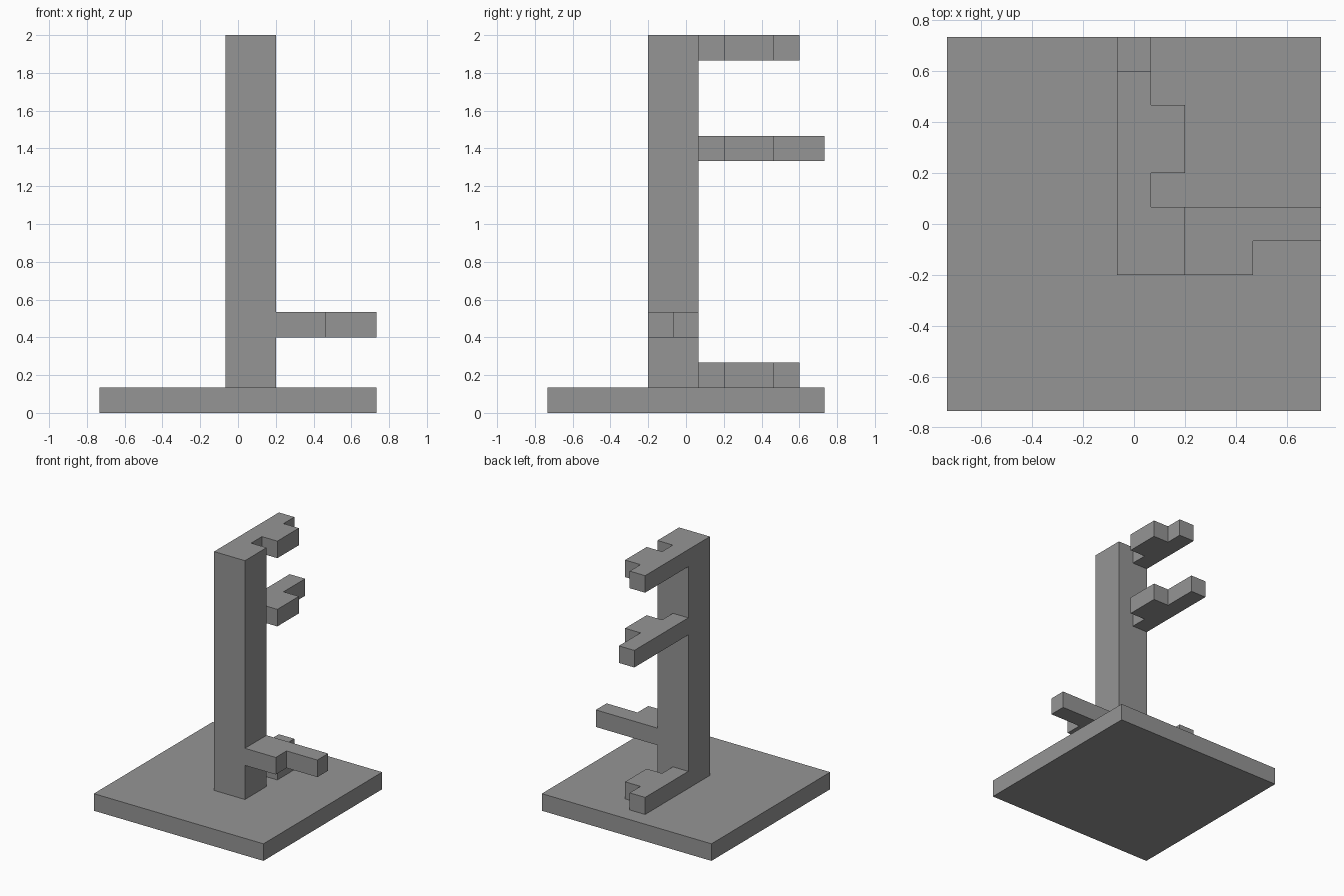
import bpy
import bmesh

default = bpy.data.objects.get("Cube")
if default:
    bpy.data.objects.remove(default, do_unlink=True)

U = 2 / 15  # grid module: every dimension is a multiple of half of this

grey = bpy.data.materials.new("plain_grey")
grey.use_nodes = True
colour = (0.3, 0.3, 0.3, 1)
grey.diffuse_color = colour
grey.node_tree.nodes["Principled BSDF"].inputs["Base Color"].default_value = colour


def slab(name, outline, bottom, height):
    """Extrude a plan outline (in modules) upward into a solid."""
    bm = bmesh.new()
    face = bm.faces.new([bm.verts.new((x * U, y * U, bottom * U)) for x, y in outline])
    top = bmesh.ops.extrude_face_region(bm, geom=[face])
    verts = [v for v in top["geom"] if isinstance(v, bmesh.types.BMVert)]
    bmesh.ops.translate(bm, verts=verts, vec=(0, 0, height * U))
    bmesh.ops.recalc_face_normals(bm, faces=bm.faces)
    mesh = bpy.data.meshes.new(name)
    bm.to_mesh(mesh)
    bm.free()
    mesh.materials.append(grey)
    obj = bpy.data.objects.new(name, mesh)
    bpy.context.scene.collection.objects.link(obj)
    return obj


def rect(x0, x1, y0, y1):
    return [(x0, y0), (x1, y0), (x1, y1), (x0, y1)]


# Base plate and upright post
slab("base_plate", rect(-5.5, 5.5, -5.5, 5.5), 0, 1)
slab("post", rect(-0.5, 1.5, -1.5, 0.5), 1, 14)

# Rear arms: a straight bar with a tooth on its left side
for name, bottom, end in (("lower", 1, 4.5), ("middle", 10, 5.5), ("top", 14, 4.5)):
    slab(name + "_rear_arm",
         [(-0.5, 0.5), (0.5, 0.5), (0.5, 1.5), (1.5, 1.5),
          (1.5, 3.5), (0.5, 3.5), (0.5, end), (-0.5, end)], bottom, 1)

# Side arm: wide at the post, stepping to a narrow tip
slab("side_arm",
     [(1.5, -1.5), (3.5, -1.5), (3.5, -0.5), (5.5, -0.5), (5.5, 0.5), (1.5, 0.5)], 3, 1)
